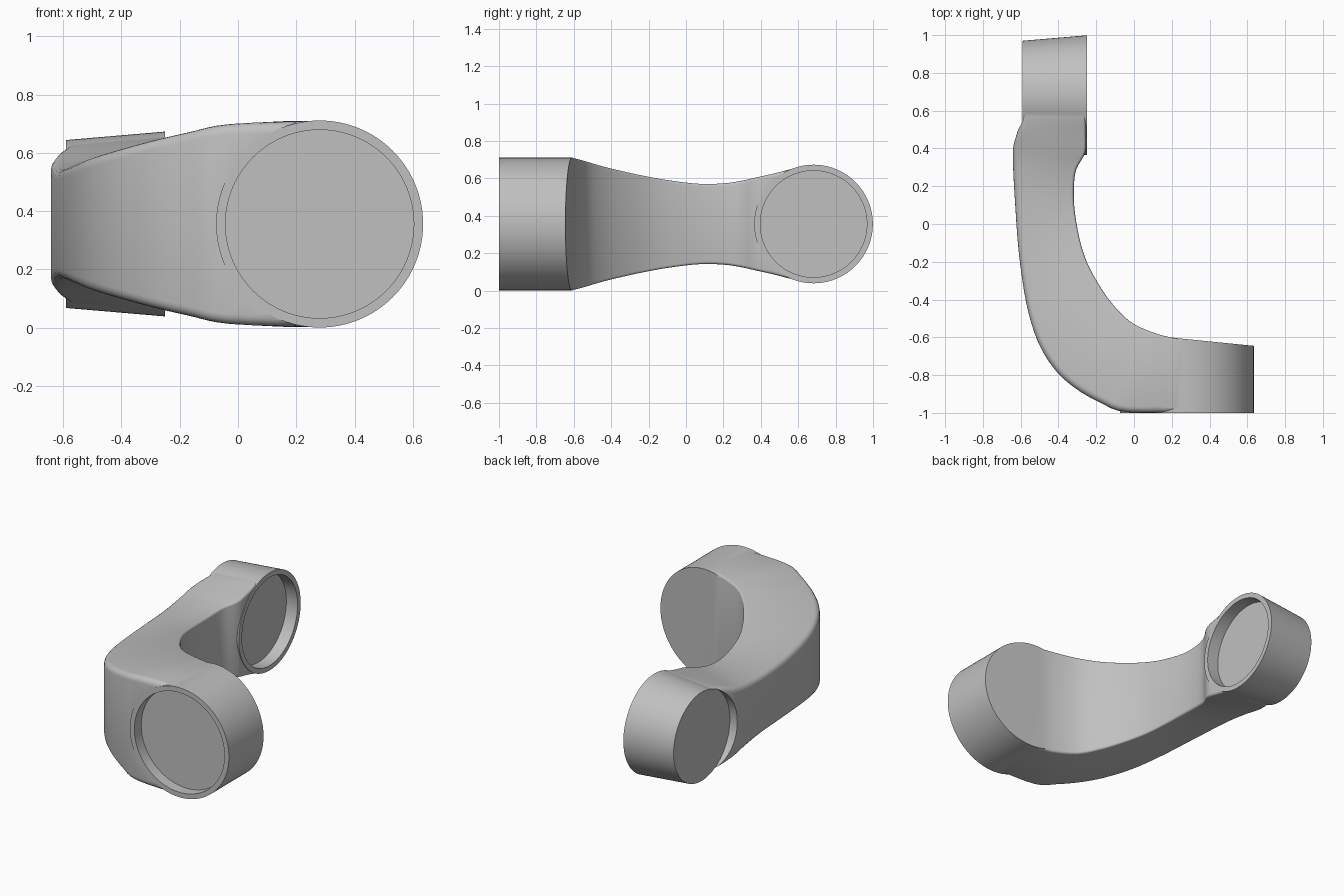
import bpy, bmesh
from math import pi, sin, cos, radians
from mathutils import Vector, Matrix

cube = bpy.data.objects.get("Cube")
if cube:
    bpy.data.objects.remove(cube, do_unlink=True)

grey = bpy.data.materials.new("light grey")
grey.use_nodes = True
GREY = (0.53, 0.53, 0.53, 1)
grey.diffuse_color = GREY
grey.node_tree.nodes["Principled BSDF"].inputs["Base Color"].default_value = GREY

MID = 0.356                                   # height of the centre plane
FRONT_HUB = Vector((0.28, -0.82, MID))
BACK_HUB = Vector((-0.42, 0.682, MID))


def make_object(name, bm):
    bmesh.ops.recalc_face_normals(bm, faces=bm.faces)
    mesh = bpy.data.meshes.new(name)
    bm.to_mesh(mesh)
    bm.free()
    mesh.materials.append(grey)
    obj = bpy.data.objects.new(name, mesh)
    bpy.context.collection.objects.link(obj)
    return obj


def disc(name, axis, centre, start, end, r_start, r_end):
    """Cylinder or cone along x or y between two coordinates."""
    bm = bmesh.new()
    bmesh.ops.create_cone(bm, cap_ends=True, segments=96, radius1=r_start,
                          radius2=r_end, depth=end - start)
    turn = Matrix.Rotation(pi / 2, 4, "Y") if axis == 0 else Matrix.Rotation(-pi / 2, 4, "X")
    place = Vector(centre)
    place[axis] = (start + end) / 2
    bmesh.ops.transform(bm, matrix=Matrix.Translation(place) @ turn, verts=bm.verts)
    return make_object(name, bm)


def combine(target, other, operation):
    mod = target.modifiers.new(operation.lower(), "BOOLEAN")
    mod.operation, mod.object, mod.solver = operation, other, "EXACT"
    bpy.context.view_layer.objects.active = target
    bpy.ops.object.modifier_apply(modifier=mod.name)
    bpy.data.objects.remove(other, do_unlink=True)


# Curved arm stations: inner x, y, outer x, y, inner and outer half height
stations = [Vector(s) for s in (
    (0.28, -0.611, 0.28, -0.996, 0.354, 0.354),
    (0.15, -0.59, -0.04, -0.996, 0.352, 0.343),
    (0.0, -0.53, -0.18, -0.945, 0.337, 0.315),
    (-0.1, -0.44, -0.31, -0.87, 0.31, 0.285),
    (-0.18, -0.33, -0.42, -0.77, 0.283, 0.255),
    (-0.25, -0.2, -0.51, -0.62, 0.255, 0.228),
    (-0.29, -0.07, -0.57, -0.42, 0.232, 0.205),
    (-0.315, 0.08, -0.61, -0.15, 0.215, 0.19),
    (-0.318, 0.2, -0.63, 0.12, 0.217, 0.19),
    (-0.305, 0.29, -0.64, 0.3, 0.23, 0.205),
    (-0.258, 0.38, -0.64, 0.4, 0.25, 0.225),
    (-0.255, 0.48, -0.62, 0.48, 0.272, 0.25),
    (-0.255, 0.57, -0.595, 0.57, 0.295, 0.27),
    (-0.255, 0.68, -0.586, 0.68, 0.308, 0.28))]


def spline(a, b, c, d, t):
    return 0.5 * (2 * b + (c - a) * t + (2 * a - 5 * b + 4 * c - d) * t * t
                  + (3 * b - a - 3 * c + d) * t ** 3)


def section(s):
    """Rounded cross-section of the arm, wider fillets on the outer side."""
    inner, outer = Vector((s[0], s[1])), Vector((s[2], s[3]))
    width = (outer - inner).length
    along = (outer - inner) / width
    corners = ((0, s[4], 1, -1, 0.015), (width, s[5], -1, -1, 0.035),
               (width, -s[5], -1, 1, 0.035), (0, -s[4], 1, 1, 0.015))
    ring = []
    for i, (u, z, du, dz, r) in enumerate(corners):
        for k in range(5):
            a = pi - i * pi / 2 - k * pi / 8
            p = inner + along * (u + du * r + r * cos(a))
            ring.append((p.x, p.y, MID + z + dz * r + r * sin(a)))
    return ring


STEPS = 4
last = len(stations) - 1
bm = bmesh.new()
rings = []
for i in range(last):
    a, b, c, d = (stations[min(max(j, 0), last)] for j in range(i - 1, i + 3))
    for k in range(STEPS + (i == last - 1)):
        rings.append([bm.verts.new(p) for p in section(spline(a, b, c, d, k / STEPS))])
for lower, upper in zip(rings, rings[1:]):
    for k in range(len(lower)):
        n = (k + 1) % len(lower)
        bm.faces.new((lower[k], lower[n], upper[n], upper[k]))
bm.faces.new(rings[0])
bm.faces.new(rings[-1])
arm = make_object("curved_arm_link", bm)

# Round clearance beside the rear hub's flat cap
combine(arm, disc("cap_clearance", 0, BACK_HUB, -0.8, -0.588, 0.292, 0.292), "DIFFERENCE")

# Front hub with a slightly slanted back face
front = disc("front_hub", 1, FRONT_HUB, -1, -0.6, 0.355, 0.355)
for v in front.data.vertices:
    if v.co.y > -0.8:
        v.co.y = -0.645 + (0.635 - v.co.x) * 0.1
combine(arm, front, "UNION")

# Rear hub, tapering towards its cap
combine(arm, disc("rear_hub", 0, BACK_HUB, -0.59, -0.25, 0.288, 0.317), "UNION")

# Shallow sockets in both hubs
combine(arm, disc("front_socket", 1, FRONT_HUB, -1.1, -0.93, 0.323, 0.323), "DIFFERENCE")
combine(arm, disc("rear_socket", 0, BACK_HUB, -0.33, -0.1, 0.285, 0.285), "DIFFERENCE")

# Smooth shading with sharp rims
bpy.ops.object.select_all(action="DESELECT")
arm.select_set(True)
bpy.context.view_layer.objects.active = arm
bpy.ops.object.shade_smooth_by_angle(angle=radians(30))
